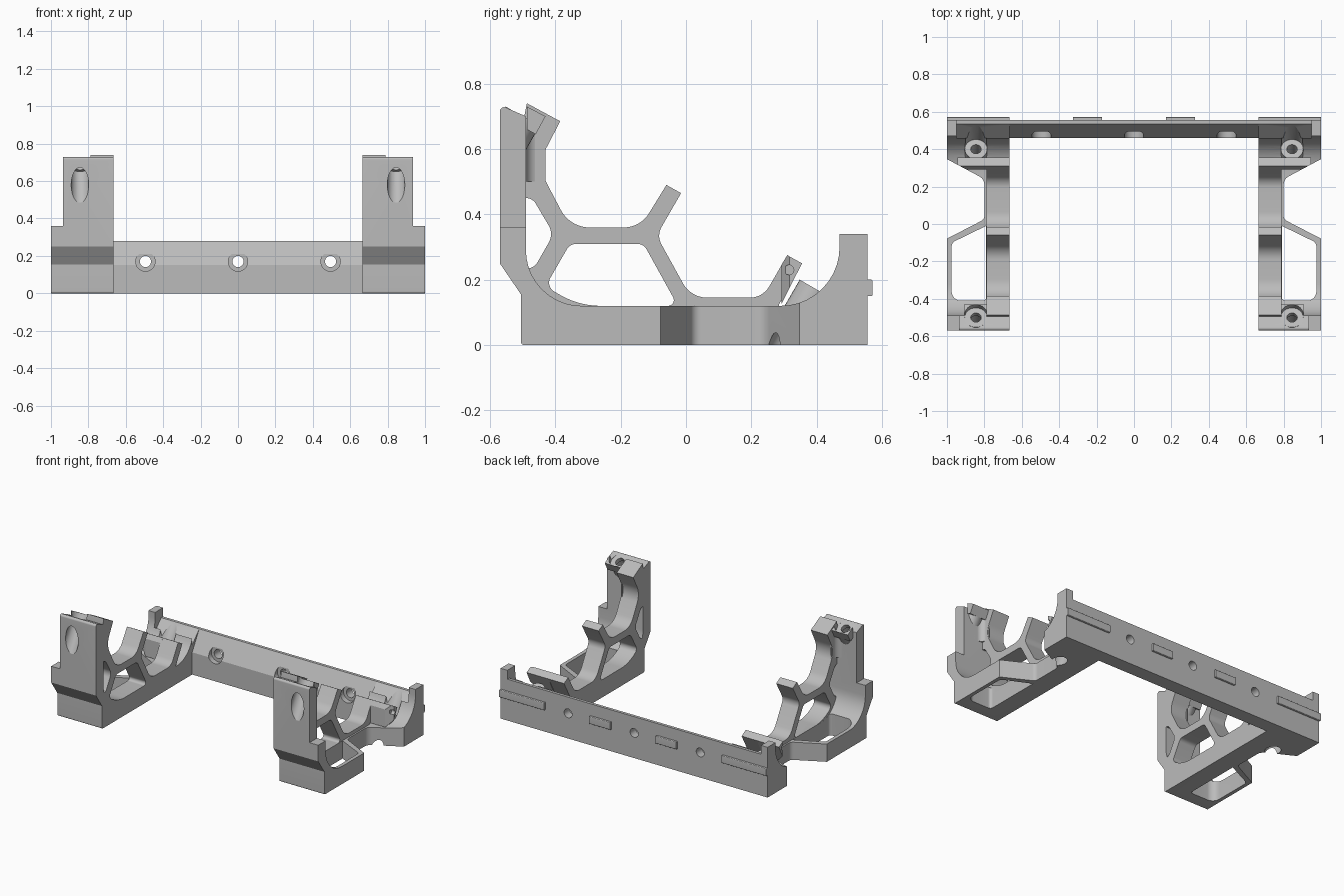
import bpy, bmesh, math
from mathutils import Vector

cube = bpy.data.objects.get("Cube")
if cube:
    bpy.data.objects.remove(cube, do_unlink=True)

grey = bpy.data.materials.new("plain grey")
grey.use_nodes = True
grey.diffuse_color = (.5, .5, .5, 1)
grey.node_tree.nodes["Principled BSDF"].inputs["Base Color"].default_value = grey.diffuse_color

cutters = []


def add_object(name, bm):
    bmesh.ops.recalc_face_normals(bm, faces=bm.faces)
    mesh = bpy.data.meshes.new(name)
    bm.to_mesh(mesh)
    bm.free()
    mesh.materials.append(grey)
    obj = bpy.data.objects.new(name, mesh)
    bpy.context.collection.objects.link(obj)
    return obj


def rounded(points, steps=10):
    """Outline whose corners (p, q, tangent length) become circular arcs."""
    out = []
    for i, point in enumerate(points):
        c = Vector(point[:2])
        if len(point) == 2:
            out.append(c)
            continue
        u = (Vector(points[i - 1][:2]) - c).normalized()
        v = (Vector(points[(i + 1) % len(points)][:2]) - c).normalized()
        a, b = c + u * point[2], c + v * point[2]
        w = math.sin(u.angle(v) / 2)
        for k in range(steps + 1):
            t = k / steps
            f, g, h = (1 - t) ** 2, 2 * w * t * (1 - t), t * t
            out.append((a * f + c * g + b * h) / (f + g + h))
    return out


def prism(name, points, start, end, axis="x"):
    bm = bmesh.new()
    place = (lambda p: (start, p.x, p.y)) if axis == "x" else (lambda p: (p.x, p.y, start))
    face = bm.faces.new([bm.verts.new(place(p)) for p in rounded(points)])
    moved = bmesh.ops.extrude_face_region(bm, geom=[face])["geom"]
    step = Vector((end - start, 0, 0) if axis == "x" else (0, 0, end - start))
    bmesh.ops.translate(bm, vec=step, verts=[g for g in moved if isinstance(g, bmesh.types.BMVert)])
    return add_object(name, bm)


def rod(name, a, b, radius):
    a, b = Vector(a), Vector(b)
    bm = bmesh.new()
    bmesh.ops.create_cone(bm, cap_ends=True, segments=32, radius1=radius,
                          radius2=radius, depth=(b - a).length)
    bm.transform(Vector((0, 0, 1)).rotation_difference(b - a).to_matrix().to_4x4())
    bmesh.ops.translate(bm, vec=(a + b) / 2, verts=bm.verts)
    return add_object(name, bm)


def cutter(obj):
    obj.hide_render = True
    cutters.append(obj)
    return obj


def finish(obj, cuts=(), mirror=True):
    """Apply the cuts and the mirror, then shade."""
    for cut in cuts:
        mod = obj.modifiers.new("cut", "BOOLEAN")
        mod.operation, mod.solver, mod.object = "DIFFERENCE", "EXACT", cut
    if mirror:
        mod = obj.modifiers.new("mirror", "MIRROR")
        mod.use_mirror_merge = False
    bpy.context.view_layer.update()
    graph = bpy.context.evaluated_depsgraph_get()
    mesh = bpy.data.meshes.new_from_object(obj.evaluated_get(graph))
    obj.modifiers.clear()
    obj.data = mesh
    bpy.ops.object.select_all(action="DESELECT")
    obj.select_set(True)
    bpy.context.view_layer.objects.active = obj
    bpy.ops.object.shade_smooth_by_angle(angle=math.radians(20))


# Slanted screw holes at the front and rear of each leg, with room for the heads
slant = Vector((0, .5, .866))
front_screw = Vector((.845, -.5, .7))
rear_screw = Vector((.845, .4, .17))
screw_cuts, head_cuts = [], []
for seat, shoulder in ((front_screw, .03), (rear_screw, .13)):
    screw_cuts.append(cutter(rod("screw_hole", seat - slant * .3, seat + slant * .2, .028)))
    screw_cuts.append(cutter(rod("screw_bore", seat - slant * .4, seat - slant * shoulder, .047)))
    head_cuts.append(cutter(rod("head_room", seat, seat + slant * .25, .06)))
front_trim = cutter(prism("front_trim", [(-.8, .3), (-.57, .3), (-.57, .9), (-.8, .9)], .5, 1.2))

# Leg body: front post, curved foot, side wall and rear block
pocket = cutter(prism("pocket", [(.79, -.01), (.975, -.1, .02), (.975, -.41, .05), (.79, -.41, .02)],
                      -.1, .5, "z"))
waist = cutter(prism("waist", [(1.1, -.13), (.8, .025, .02), (.8, .24, .03), (1.1, .4)],
                     -.1, .5, "z"))
shoulder_cut = cutter(prism("shoulder_cut", [(-.8, .36), (-.3, .36), (-.3, .9), (-.8, .9)], .935, 1.2))
rail_trim = cutter(prism("rail_trim", [(.46, .2), (.535, .28), (.6, .28), (.6, .4), (.46, .4)], .6, .95))
body = prism("leg_body", [(-.505, 0, .01), (-.505, .155), (-.57, .25), (-.57, .735, .02),
                          (-.49, .7), (-.49, .12, .17), (.47, .12, .18), (.47, .34),
                          (.555, .34), (.555, 0)], .665, 1)
finish(body, [pocket, waist, shoulder_cut, rail_trim] + screw_cuts + head_cuts)

# Branching inner web with its openings
hex_hole = cutter(prism("hex_hole", [(-.355, .31, .02), (-.13, .31, .02), (-.025, .12, .03),
                                     (-.33, .12, .07), (-.43, .18, .03)], .6, .9))
slit = cutter(prism("slit", [(-.52, .45), (-.47, .45, .02), (-.405, .34, .03),
                             (-.465, .235, .02), (-.52, .235)], .6, .9))
web = prism("leg_web", [(-.495, .02), (-.495, .7), (-.487, .74), (-.385, .685), (-.455, .55, .06),
                        (-.355, .36, .06), (-.14, .36, .05), (-.06, .49), (-.015, .465),
                        (-.09, .335, .03), (.015, .145, .05), (.235, .145, .04),
                        (.31, .275), (.355, .25), (.285, .125), (.285, .02)], .665, .789)
finish(web, [hex_hole, slit])

# Gusset between post and web
gusset = prism("post_gusset", [(.78, -.5), (.86, -.5), (.86, -.49), (.787, -.49, .04), (.787, -.43), (.78, -.43)],
               .5, .66, "z")
finish(gusset, screw_cuts + head_cuts)

# Wide lips beside the screws
front_lip = prism("front_lip", [(-.487, .73), (-.43, .7), (-.46, .645), (-.487, .66)], .78, .91)
finish(front_lip, screw_cuts + head_cuts)
pin_hole = cutter(rod("pin_hole", (.92, .315, .23), (1.2, .315, .23), .015))
rear_lip = prism("rear_lip", [(.31, .275), (.355, .25), (.292, .125), (.292, .245)], .78, .945)
finish(rear_lip, [pin_hole, waist])

# Screw bosses
finish(rod("front_boss", front_screw - slant * .12, front_screw, .06), screw_cuts + [front_trim])
finish(rod("rear_boss", rear_screw - slant * .12, rear_screw, .06), screw_cuts)

# Back rail with counterbored holes
rail_cuts = []
for x in (-.495, 0, .495):
    rail_cuts.append(cutter(rod("rail_hole", (x, .3, .17), (x, .7, .17), .03)))
    rail_cuts.append(cutter(rod("rail_bore", (x, .3, .17), (x, .495, .17), .052)))
for side in (-1, 1):
    seat = Vector((side * rear_screw.x, rear_screw.y, rear_screw.z))
    rail_cuts.append(cutter(rod("rail_head_room", seat, seat + slant * .25, .06)))
rail = prism("back_rail", [(.46, 0), (.46, .15), (.535, .28), (.555, .28), (.555, 0)], -1, 1)
finish(rail, rail_cuts, mirror=False)

# Raised strips on the rear face
for name, start, end in (("outer_strip", .665, 1), ("inner_strip", .17, .325)):
    finish(prism(name, [(.55, .15), (.571, .15, .005), (.571, .2, .005), (.55, .2)], start, end))

for obj in cutters:
    bpy.data.objects.remove(obj, do_unlink=True)
